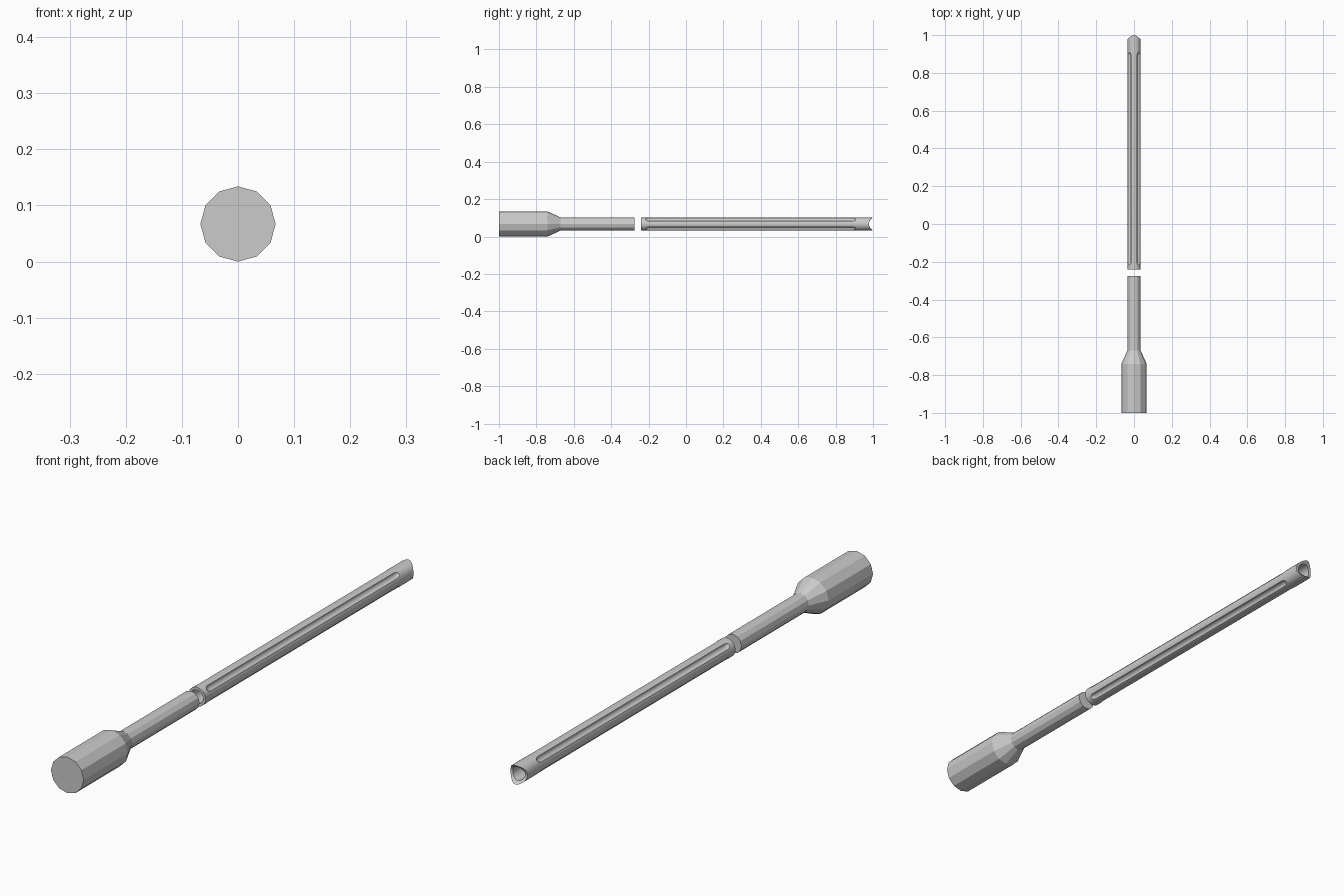
import bpy, bmesh
from math import sin, cos, pi, sqrt, radians
from mathutils import Matrix

if "Cube" in bpy.data.objects:
    bpy.data.objects.remove(bpy.data.objects["Cube"])

CZ = 0.067      # axis height
R, RI = 0.035, 0.025


def ring(bm, r, n, yfun):
    pts = [(r * sin(2 * pi * i / n), r * cos(2 * pi * i / n)) for i in range(n)]
    return [bm.verts.new((x, yfun(z), z + CZ)) for x, z in pts]


def bridge(bm, a, b):
    n = len(a)
    for i in range(n):
        j = (i + 1) % n
        bm.faces.new((a[i], a[j], b[j], b[i]))


def finish(bm, name):
    bmesh.ops.recalc_face_normals(bm, faces=bm.faces[:])
    me = bpy.data.meshes.new(name)
    bm.to_mesh(me)
    bm.free()
    ob = bpy.data.objects.new(name, me)
    bpy.context.collection.objects.link(ob)
    return ob


def flat(y):
    return lambda z: y


# Saddle-shaped end: furthest at top and bottom, scooped at the sides
def saddle(z):
    rad = 0.039
    return 0.978 + rad - sqrt(rad * rad - z * z)


# Handle grip, taper and lower shaft
bm = bmesh.new()
profile = [(-1.0, 0.067), (-0.74, 0.067), (-0.67, R), (-0.275, R)]
rings = [ring(bm, r, 12, flat(y)) for y, r in profile]
for a, b in zip(rings, rings[1:]):
    bridge(bm, a, b)
bm.faces.new(rings[0])
bm.faces.new(rings[-1])
finish(bm, "handle")

# Hollow upper tube
bm = bmesh.new()
loops = [ring(bm, R, 24, flat(-0.24)), ring(bm, R, 24, saddle),
         ring(bm, RI, 24, saddle), ring(bm, RI, 24, flat(-0.24))]
for i in range(4):
    bridge(bm, loops[i], loops[(i + 1) % 4])
tube = finish(bm, "fluted_tube")

# Four round-ended flutes on the diagonals
bm = bmesh.new()
rad, off = 0.014, 0.041
for k in range(4):
    a = pi / 4 + k * pi / 2
    prev = None
    steps = [(-0.22 + rad * 1.5 * (1 - cos(t)), rad * sin(t)) for t in (0.3, 0.7, 1.1, pi / 2)]
    steps += [(0.69 - y, r) for y, r in reversed(steps)]
    for s, (y, r) in enumerate(steps):
        cur = ring(bm, r, 16, flat(y))
        bmesh.ops.translate(bm, verts=cur, vec=(off * cos(a), 0, off * sin(a)))
        if prev:
            bridge(bm, prev, cur)
        if s in (0, len(steps) - 1):
            bm.faces.new(cur)
        prev = cur
cutter = finish(bm, "flute_cutter")
cutter.hide_render = True
cutter.hide_viewport = False

mod = tube.modifiers.new("flutes", 'BOOLEAN')
mod.operation = 'DIFFERENCE'
mod.solver = 'EXACT'
mod.object = cutter
bpy.context.view_layer.objects.active = tube
tube.select_set(True)
bpy.ops.object.modifier_apply(modifier=mod.name)
bpy.data.objects.remove(cutter, do_unlink=True)
bpy.ops.object.shade_smooth_by_angle(angle=radians(30))
